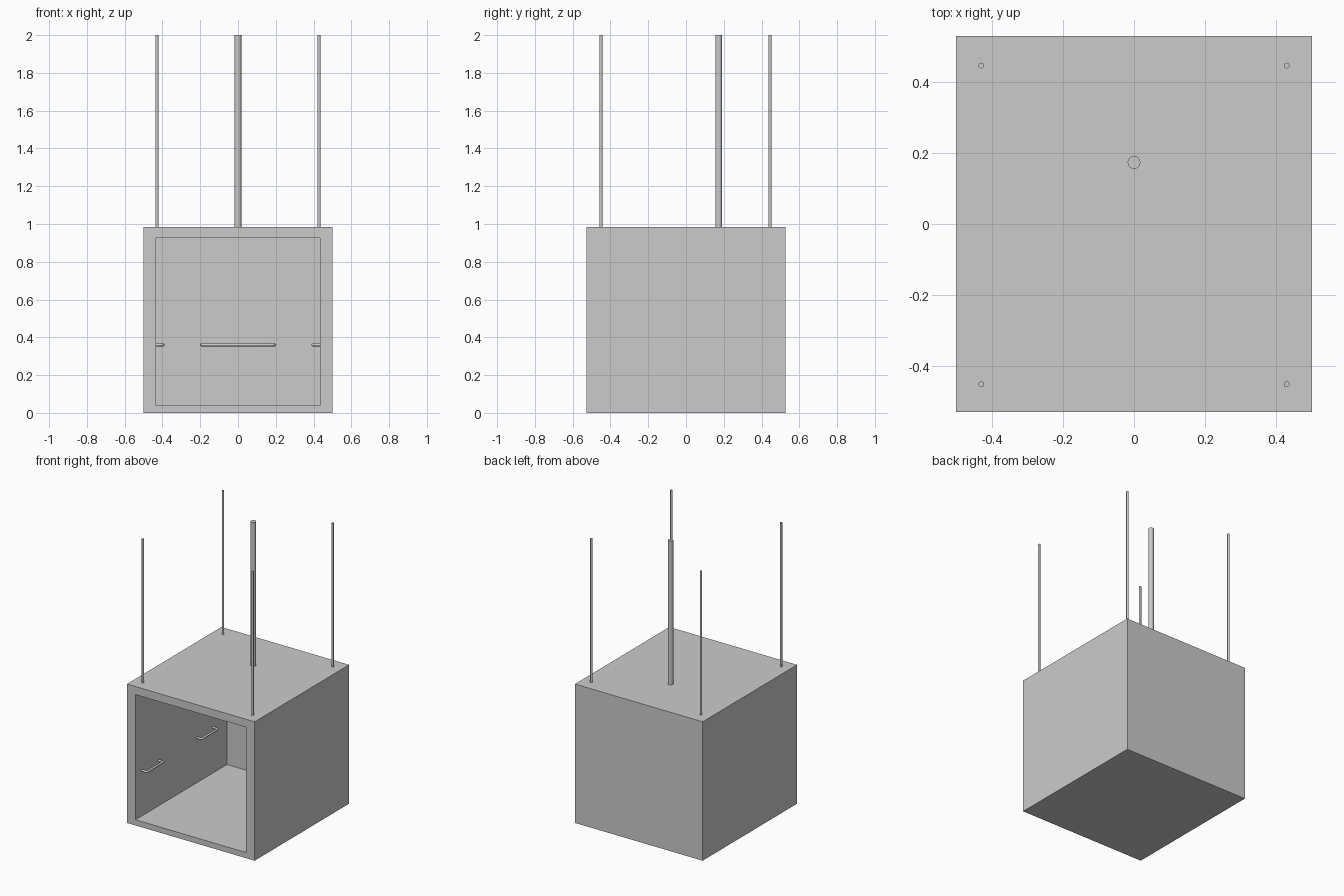
import bpy, bmesh
from mathutils import Vector

if "Cube" in bpy.data.objects:
    bpy.data.objects.remove(bpy.data.objects["Cube"])

W, D, H = 0.5, 0.528, 0.983           # half width, half depth, height
IX, IZ0, IZ1, IY = 0.433, 0.04, 0.926, 0.495   # inner cavity


# Car: box whose front face is inset to a frame, then pushed in as a cavity
def make_car():
    bm = bmesh.new()
    bmesh.ops.create_cube(bm, size=1)
    for v in bm.verts:
        v.co = Vector((v.co.x * 2 * W, v.co.y * 2 * D, (v.co.z + 0.5) * H))
    bm.normal_update()
    front = min(bm.faces, key=lambda f: f.calc_center_median().y)
    for y in (-D, IY):
        bmesh.ops.inset_region(bm, faces=[front], thickness=0.01)
        for v in front.verts:
            v.co = Vector((IX if v.co.x > 0 else -IX, y,
                           IZ1 if v.co.z > H / 2 else IZ0))
    bm.normal_update()
    me = bpy.data.meshes.new("lift_car")
    bm.to_mesh(me)
    bm.free()
    ob = bpy.data.objects.new("lift_car", me)
    bpy.context.collection.objects.link(ob)


def cable(name, x, y, r):
    z0 = H - 0.003
    bpy.ops.mesh.primitive_cylinder_add(vertices=16, radius=r, depth=2 - z0,
                                        location=(x, y, (2 + z0) / 2))
    bpy.context.object.name = name
    bpy.ops.object.shade_smooth_by_angle()


# Handrail: U-shaped tube from wall, along, and back to wall
def handrail(name, a, b, out, r=0.008, bend=0.014):
    a, b, out = Vector(a), Vector(b), Vector(out)
    along, n = (b - a).normalized(), out.normalized()
    pts = [a]
    for corner, d0, d1 in ((a + out, -n, along), (b + out, -along, -n)):
        s, e = corner + d0 * bend, corner + d1 * bend
        for i in range(5):
            t = i / 4
            pts.append(s * (1 - t) ** 2 + corner * 2 * t * (1 - t) + e * t * t)
    pts.append(b)
    cu = bpy.data.curves.new(name, 'CURVE')
    cu.dimensions = '3D'
    cu.bevel_depth = r
    cu.bevel_resolution = 2
    cu.use_fill_caps = True
    sp = cu.splines.new('POLY')
    sp.points.add(len(pts) - 1)
    for p, co in zip(sp.points, pts):
        p.co = (*co, 1)
    bpy.context.collection.objects.link(bpy.data.objects.new(name, cu))


make_car()

# Corner guide cables and the thicker hoist cable
for sx in (-1, 1):
    for y in (-0.45, 0.445):
        cable("guide_cable", sx * 0.429, y, 0.008)
cable("hoist_cable", 0, 0.173, 0.018)

# Two rails on each side wall, one long rail on the back wall
RZ = 0.36
for s in (-1, 1):
    for y in (-0.36, 0.25):
        handrail("side_rail", (s * IX, y - 0.092, RZ), (s * IX, y + 0.092, RZ),
                 (-s * 0.036, 0, 0))
handrail("back_rail", (-0.191, IY, RZ), (0.191, IY, RZ), (0, -0.036, 0))
